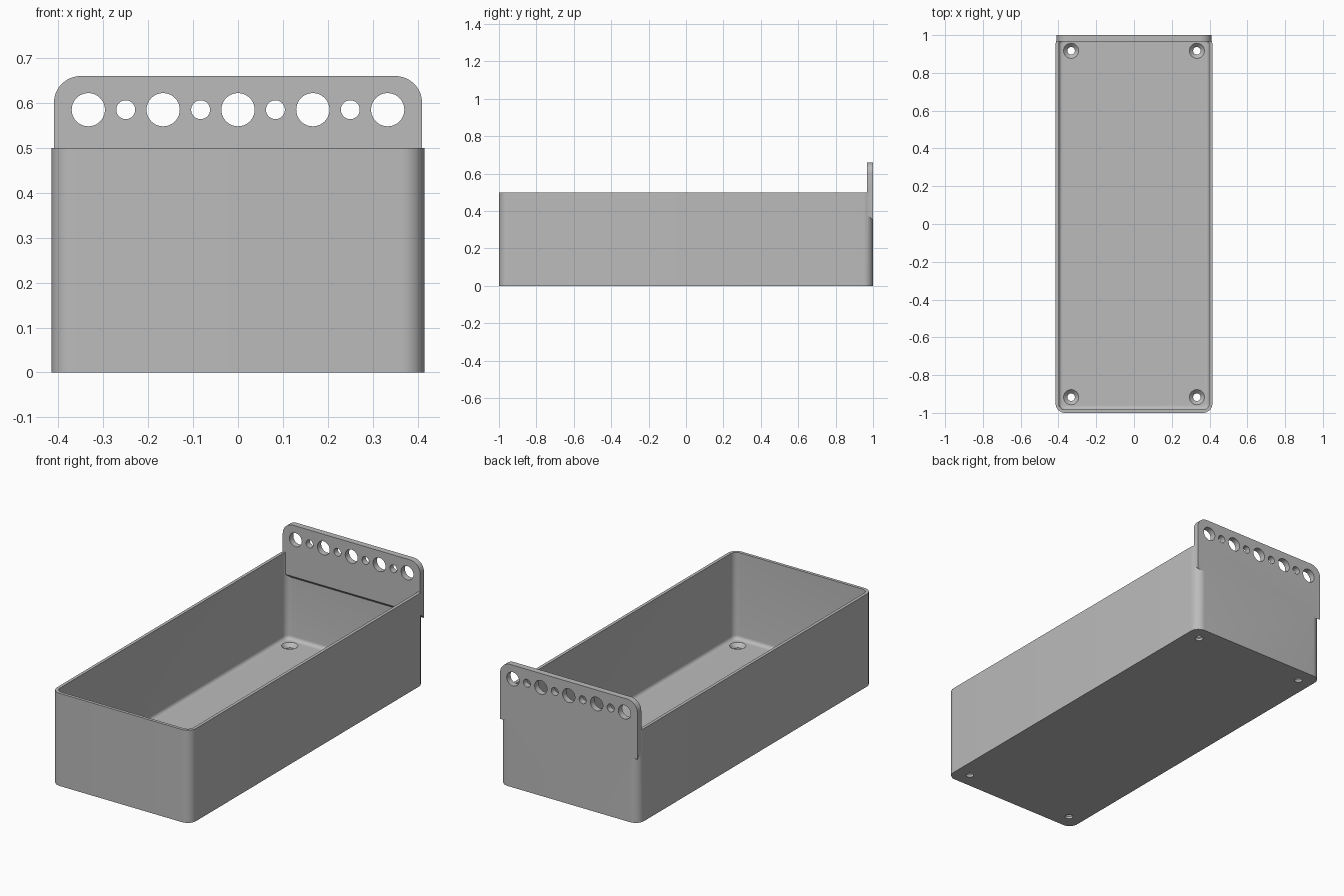
import bpy, bmesh, math
from mathutils import Vector

cube = bpy.data.objects.get("Cube")
if cube:
    bpy.data.objects.remove(cube, do_unlink=True)

grey = bpy.data.materials.new("plain grey")
grey.use_nodes = True
GREY = (0.5, 0.5, 0.5, 1)
grey.diffuse_color = GREY
grey.node_tree.nodes["Principled BSDF"].inputs["Base Color"].default_value = GREY

WIDTH, LENGTH, HEIGHT = 0.415, 1.0, 0.5    # half width, half length, full height
WALL, FLOOR, CORNER, FILLET = 0.0167, 0.033, 0.05, 0.02


def arc(cx, cy, r, start, end, steps):
    for i in range(steps + 1):
        a = math.radians(start + (end - start) * i / steps)
        yield cx + r * math.cos(a), cy + r * math.sin(a)


def rounded_ring(inset, z):
    """Rounded rectangle pulled in from the outer wall."""
    r = max(CORNER - inset, 0.008)
    x, y = WIDTH - inset - r, LENGTH - inset - r
    ring = []
    for sx, sy, start in ((1, 1, 0), (-1, 1, 90), (-1, -1, 180), (1, -1, 270)):
        ring += [Vector((px, py, z)) for px, py in arc(sx * x, sy * y, r, start, start + 90, 10)]
    return ring


def circle(x, y, z, r):
    return [Vector((px, py, z)) for px, py in arc(x, y, r, 0, 360 - 360 / 40, 39)]


def loft(name, *stacks):
    """Skin each stack of rings and cap both ends."""
    bm = bmesh.new()
    for rings in stacks:
        loops = [[bm.verts.new(p) for p in ring] for ring in rings]
        n = len(loops[0])
        for a, b in zip(loops, loops[1:]):
            for i in range(n):
                j = (i + 1) % n
                bm.faces.new((a[i], a[j], b[j], b[i]))
        bm.faces.new(loops[0][::-1])
        bm.faces.new(loops[-1])
    bmesh.ops.recalc_face_normals(bm, faces=bm.faces)
    mesh = bpy.data.meshes.new(name)
    bm.to_mesh(mesh)
    bm.free()
    mesh.materials.append(grey)
    obj = bpy.data.objects.new(name, mesh)
    bpy.context.collection.objects.link(obj)
    return obj


def combine(target, tool, operation):
    """Apply a boolean and discard its helper."""
    mod = target.modifiers.new(operation.lower(), 'BOOLEAN')
    mod.operation, mod.solver, mod.object = operation, 'EXACT', tool
    bpy.context.view_layer.objects.active = target
    bpy.ops.object.modifier_apply(modifier=mod.name)
    bpy.data.objects.remove(tool, do_unlink=True)


# Open tray with a small fillet round the floor
fillet = [rounded_ring(WALL + FILLET + px, FLOOR + FILLET + pz)
          for px, pz in arc(0, 0, FILLET, 180, 270, 6)]
tray = loft("tray", [rounded_ring(0, 0), rounded_ring(0, HEIGHT),
                     rounded_ring(WALL, HEIGHT)] + fillet)

# Countersunk screw holes in the floor corners
screws = [[circle(x, y, z, r) for z, r in
           ((-0.02, 0.02), (0.013, 0.02), (FLOOR, 0.04), (0.05, 0.04))]
          for x in (-0.333, 0.333) for y in (-0.917, 0.917)]
combine(tray, loft("screw_cutter", *screws), 'DIFFERENCE')


# Back plate with rounded top corners and a sloping underside
def plate_ring(y, bottom):
    w, top, r = 0.41, 0.66, 0.06
    pts = [(-w, bottom), (w, bottom)]
    pts += arc(w - r, top - r, r, 0, 90, 12)
    pts += arc(r - w, top - r, r, 90, 180, 12)
    return [Vector((x, y, z)) for x, z in pts]


plate = loft("back_plate", [plate_ring(0.967, 0.383), plate_ring(LENGTH, 0.35)])

# Row of alternating large and small holes through the plate
holes = []
for i in range(-4, 5):
    r = 0.021 if i % 2 else 0.037
    holes.append([[Vector((p.x, y, p.y)) for p in circle(i / 12, 0.585, 0, r)]
                  for y in (0.9, 1.1)])
combine(plate, loft("hole_cutter", *holes), 'DIFFERENCE')
combine(tray, plate, 'UNION')

bpy.ops.object.select_all(action='DESELECT')
tray.select_set(True)
bpy.context.view_layer.objects.active = tray
bpy.ops.object.shade_smooth_by_angle(angle=math.radians(30))
